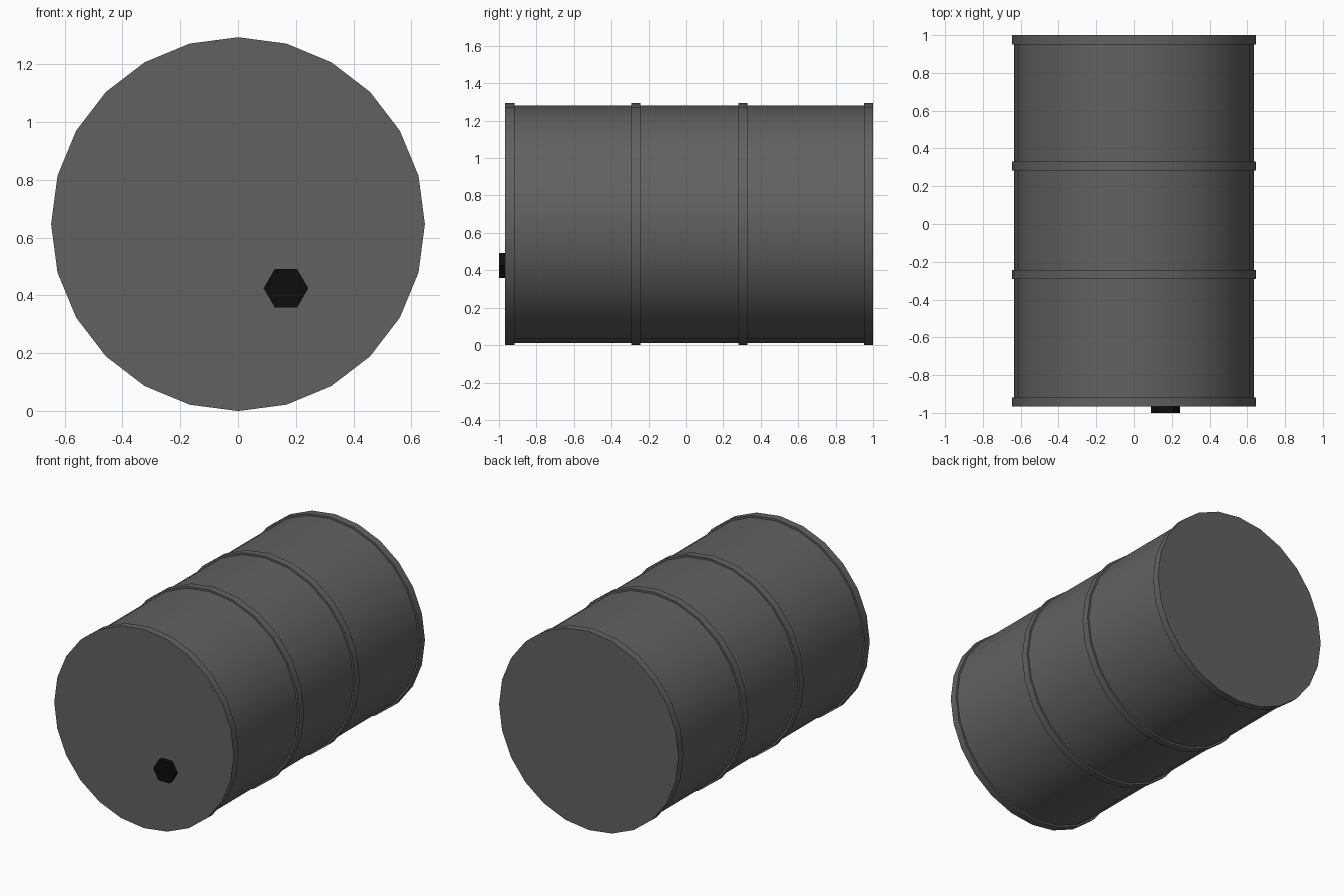
import bpy, bmesh, math

if "Cube" in bpy.data.objects:
    bpy.data.objects.remove(bpy.data.objects["Cube"])

R_BODY, R_HOOP, CZ = 0.635, 0.647, 0.647


def lathe_y(name, profile, sides, cx, cz, color, smooth=True):
    """Closed solid of revolution about a line parallel to y; profile = (radius, y)."""
    bm = bmesh.new()
    rings = []
    for r, y in profile:
        rings.append([bm.verts.new((cx + r * math.cos(2 * math.pi * i / sides), y,
                                    cz + r * math.sin(2 * math.pi * i / sides)))
                      for i in range(sides)])
    for a, b in zip(rings, rings[1:]):
        for i in range(sides):
            j = (i + 1) % sides
            bm.faces.new((a[i], a[j], b[j], b[i]))
    bm.faces.new(rings[0])
    bm.faces.new(rings[-1])
    bmesh.ops.recalc_face_normals(bm, faces=bm.faces)
    mesh = bpy.data.meshes.new(name)
    bm.to_mesh(mesh)
    bm.free()
    obj = bpy.data.objects.new(name, mesh)
    bpy.context.collection.objects.link(obj)
    mat = bpy.data.materials.new(name + "_paint")
    mat.diffuse_color = color
    mat.use_nodes = True
    mat.node_tree.nodes["Principled BSDF"].inputs["Base Color"].default_value = mat.diffuse_color
    mesh.materials.append(mat)
    if smooth:
        bpy.ops.object.select_all(action='DESELECT')
        obj.select_set(True)
        bpy.context.view_layer.objects.active = obj
        bpy.ops.object.shade_smooth_by_angle(angle=math.radians(30))
    return obj


# Drum shell: straight wall stepping out at two rims and two hoops
hoops = [(-0.967, -0.918), (-0.291, -0.243), (0.282, 0.330), (0.951, 1.0)]
profile = []
for y0, y1 in hoops:
    if y0 > -0.96:
        profile.append((R_BODY, y0))
    profile += [(R_HOOP, y0), (R_HOOP, y1)]
    if y1 < 0.99:
        profile.append((R_BODY, y1))
lathe_y("drum_shell", profile, 24, 0, CZ, (0.12, 0.12, 0.12, 1))

# Hexagonal bung plug on the front end
lathe_y("bung_plug", [(0.077, -1.0), (0.077, -0.967)], 6, 0.166, 0.425,
        (0.004, 0.004, 0.004, 1), smooth=False)
